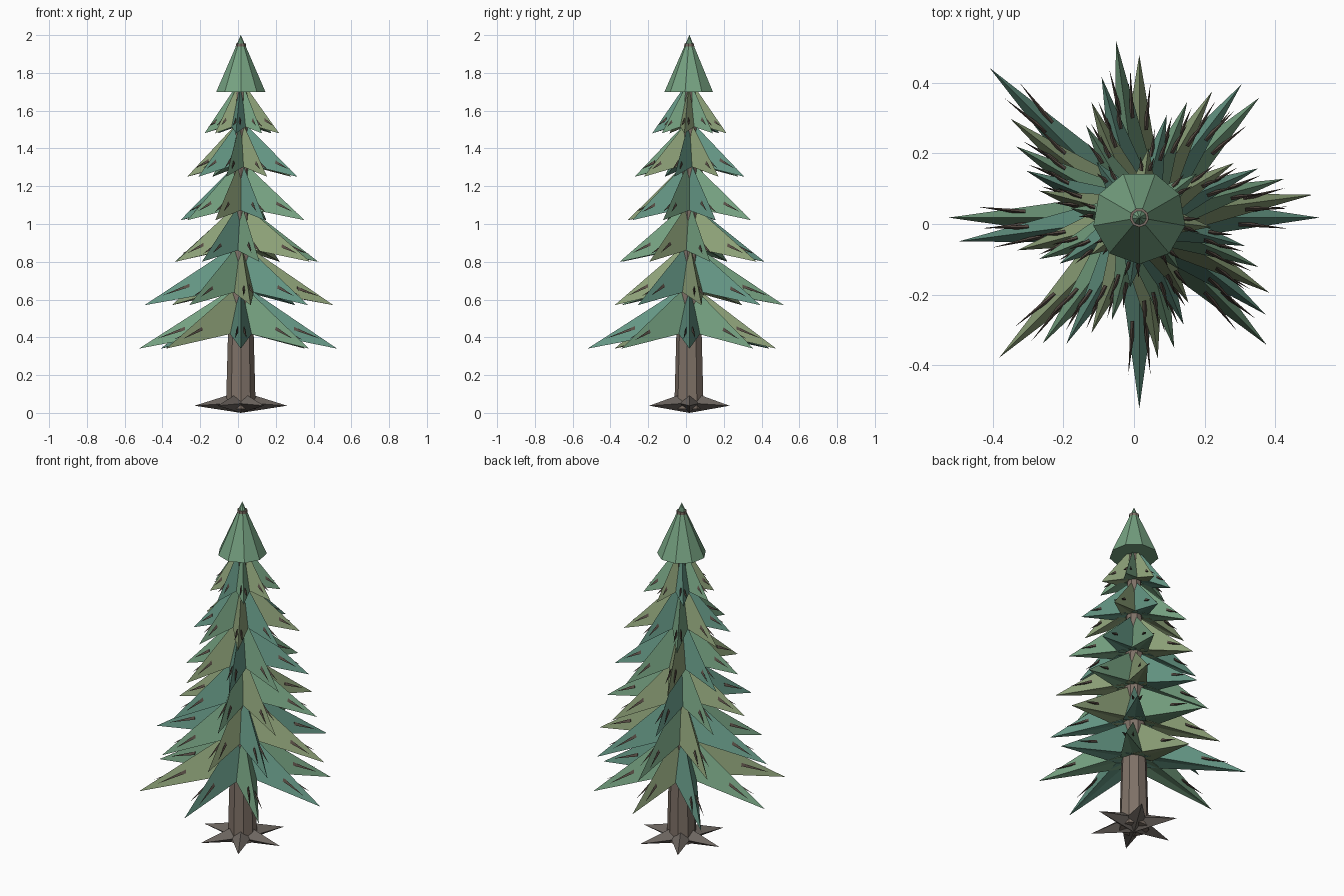
import bpy, bmesh, random
from math import cos, sin, radians, pi
from mathutils import Vector, Matrix

if "Cube" in bpy.data.objects:
    bpy.data.objects.remove(bpy.data.objects["Cube"])

random.seed(4)
CENTRE = Vector((0.015, 0.018, 0))


def material(name, rgb):
    m = bpy.data.materials.new(name)
    m.diffuse_color = (*rgb, 1)
    m.use_nodes = True
    m.node_tree.nodes["Principled BSDF"].inputs["Base Color"].default_value = m.diffuse_color
    return m


bark = material("bark", (0.21, 0.165, 0.135))
root_bark = material("root_bark", (0.15, 0.13, 0.115))
twig_bark = material("twig_bark", (0.10, 0.075, 0.06))
greens = [material("teal_green", (0.13, 0.31, 0.235)),
          material("olive_green", (0.27, 0.36, 0.19)),
          material("leaf_green", (0.18, 0.36, 0.22))]


def finish(name, bm, mats):
    bmesh.ops.recalc_face_normals(bm, faces=bm.faces)
    me = bpy.data.meshes.new(name)
    bm.to_mesh(me)
    bm.free()
    for m in mats:
        me.materials.append(m)
    ob = bpy.data.objects.new(name, me)
    ob.location = CENTRE
    bpy.context.collection.objects.link(ob)
    return ob


def spike(bm, base, tip, turn, mat=0):
    """Pyramid from a ring of base points to a tip, turned about z."""
    rot = Matrix.Rotation(turn, 3, 'Z')
    vs = [bm.verts.new(rot @ Vector(p)) for p in base]
    t = bm.verts.new(rot @ Vector(tip))
    faces = [bm.faces.new(vs)]
    n = len(vs)
    faces += [bm.faces.new((vs[i], vs[(i + 1) % n], t)) for i in range(n)]
    for f in faces:
        f.material_index = mat


def frustum(name, sides, r0, r1, z0, z1, mat):
    bm = bmesh.new()
    rings = []
    for r, z in ((r0, z0), (r1, z1)):
        rings.append([bm.verts.new((r * cos(-pi / 2 + 2 * pi * i / sides),
                                    r * sin(-pi / 2 + 2 * pi * i / sides), z))
                      for i in range(sides)])
    for i in range(sides):
        j = (i + 1) % sides
        bm.faces.new((rings[0][i], rings[0][j], rings[1][j], rings[1][i]))
    for ring in rings:
        bm.faces.new(ring)
    return finish(name, bm, [mat])


# Trunk and pointed crown
frustum("trunk", 9, 0.08, 0.027, 0.02, 1.955, bark)
frustum("crown", 9, 0.132, 0.0005, 1.70, 2.0, greens[2])

# Star of six roots
bm = bmesh.new()
for i in range(6):
    spike(bm, [(0.0, 0, 0.115), (0.07, 0.05, 0.05), (0.0, 0, 0.0), (0.07, -0.05, 0.05)],
          (0.245, 0, 0.038), i * pi / 3)
finish("roots", bm, [root_bark])

# Branch tiers: top z, side z, tip z, half width, reach of eight branches
upper = [1.0, 0.97, 0.97, 0.95, 0.84, 0.97, 0.9, 1.0]
tiers = [
    (0.67, 0.43, 0.34, 0.066, [.51, .48, .46, .60, .54, .56, .54, .51]),
    (0.89, 0.65, 0.57, 0.063, [.495, .475, .505, .46, .515, .45, .40, .45]),
    (1.10, 0.87, 0.80, 0.058, [.425 * u for u in upper]),
    (1.32, 1.08, 1.02, 0.052, [.365 * u for u in upper]),
    (1.53, 1.31, 1.25, 0.047, [.31 * u for u in upper]),
    (1.73, 1.52, 1.48, 0.043, [.205 * u for u in upper]),
]
for k, (zt, zs, tip_z, w, reach) in enumerate(tiers):
    bm = bmesh.new()
    for i, r in enumerate(reach):
        turn = radians(45 * i + 7.5 * k)
        top, tip = Vector((0.025, 0, zt)), Vector((r, 0, tip_z))
        # drooping bough
        spike(bm, [top, (0.07, w, zs), (0.03, 0, zs + 0.02), (0.07, -w, zs)],
              tip, turn, (i * 2 + k) % 3)
        # side sprays and bare twigs along the bough
        for s in (-1, 1):
            side = Vector((0.07, s * w, zs))
            f = random.uniform(0.48, 0.58)
            a = (top * 0.5 + side * 0.5).lerp(tip, f)
            b = a + (tip - a) * 0.62 + Vector((0, s * w * 0.38, 0.012))
            spike(bm, [a + Vector((0, 0, 0.012)), a + Vector((0, 0.008, -0.006)),
                       a + Vector((0, -0.008, -0.006))], b, turn, 3)
    finish("branch_tier_%d" % (k + 1), bm, greens + [twig_bark])
